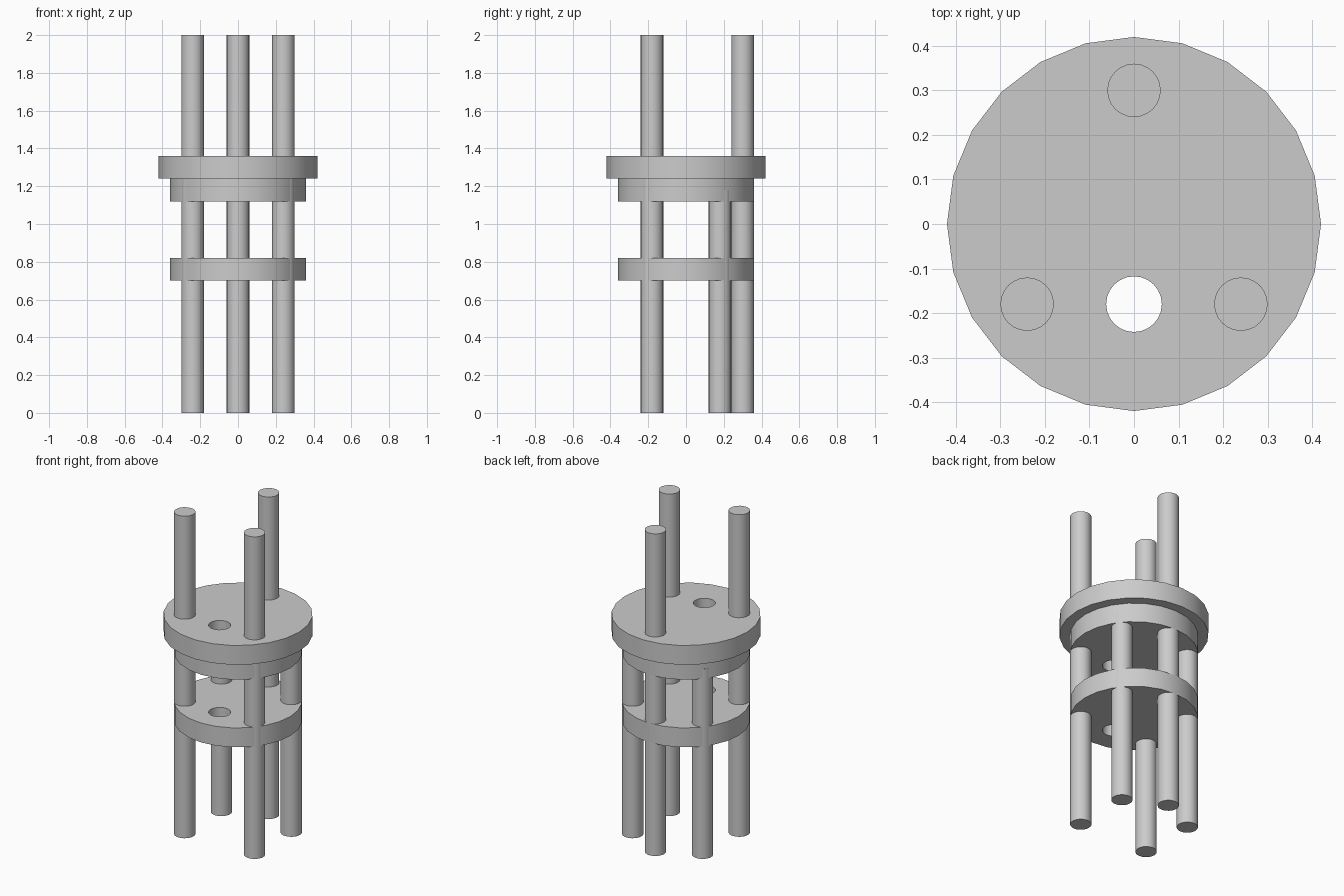
import bpy
import bmesh
from math import cos, sin, tau, radians

if "Cube" in bpy.data.objects:
    bpy.data.objects.remove(bpy.data.objects["Cube"], do_unlink=True)

grey = bpy.data.materials.new("plain grey")
grey.use_nodes = True
colour = (0.6, 0.6, 0.6, 1)
grey.diffuse_color = colour
grey.node_tree.nodes["Principled BSDF"].inputs["Base Color"].default_value = colour

SIDES = 24
ROD_RADIUS = 0.06
HOLE = (0, -0.18, 0.0625)


def ring(bm, x, y, radius, z):
    """Closed loop of edges around (x, y)."""
    verts = [bm.verts.new((x + radius * cos(tau * i / SIDES),
                           y + radius * sin(tau * i / SIDES), z))
             for i in range(SIDES)]
    return [bm.edges.new((verts[i - 1], verts[i])) for i in range(SIDES)]


def solid(name, circles, bottom, top):
    """Extrude the area between the outer circle and any hole."""
    bm = bmesh.new()
    edges = [e for x, y, r in circles for e in ring(bm, x, y, r, bottom)]
    bmesh.ops.triangle_fill(bm, edges=edges, use_beauty=True)
    raised = bmesh.ops.extrude_face_region(bm, geom=bm.faces[:], use_keep_orig=True)
    verts = [g for g in raised["geom"] if isinstance(g, bmesh.types.BMVert)]
    bmesh.ops.translate(bm, verts=verts, vec=(0, 0, top - bottom))
    bmesh.ops.recalc_face_normals(bm, faces=bm.faces[:])
    mesh = bpy.data.meshes.new(name)
    bm.to_mesh(mesh)
    bm.free()
    mesh.materials.append(grey)
    obj = bpy.data.objects.new(name, mesh)
    bpy.context.collection.objects.link(obj)
    bpy.ops.object.select_all(action="DESELECT")
    obj.select_set(True)
    bpy.context.view_layer.objects.active = obj
    bpy.ops.object.shade_smooth_by_angle(angle=radians(30))
    return obj


# Round plates, each pierced by the same vertical hole
for name, radius, bottom, top in (("lower_plate", 0.36, 0.70, 0.82),
                                  ("upper_plate_step", 0.36, 1.12, 1.24),
                                  ("upper_plate_flange", 0.42, 1.24, 1.36)):
    solid(name, [(0, 0, radius), HOLE], bottom, top)

# Long rods through everything, short rods ending inside the upper plate
for name, x, y, top in (("front_right_rod", -0.24, -0.18, 2),
                        ("front_left_rod", 0.24, -0.18, 2),
                        ("back_rod", 0, 0.30, 2),
                        ("short_right_rod", -0.24, 0.18, 1.18),
                        ("short_left_rod", 0.24, 0.18, 1.18)):
    solid(name, [(x, y, ROD_RADIUS)], 0, top)
